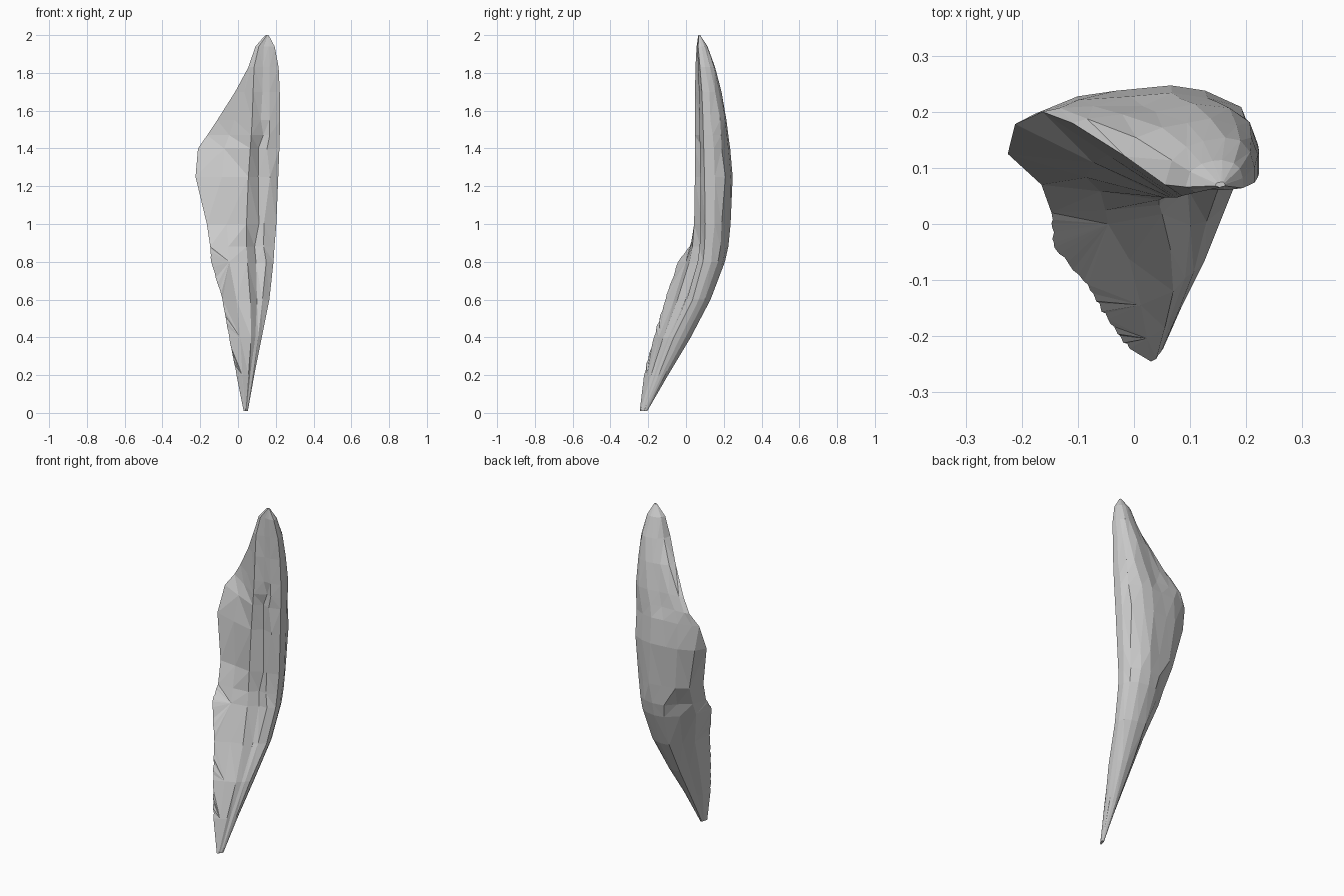
import bpy, bmesh, random
from mathutils import Vector

random.seed(4)

# z, left edge x y, front ridge x y, right edge x y, back-most y
LEVELS = [
    (0.01, 0.030, -.245, 0.040, -.240, 0.052, -.222, -.205),
    (0.20, -.008, -.222, 0.055, -.185, 0.086, -.145, -.095),
    (0.40, -.046, -.170, 0.070, -.120, 0.126, -.065, 0.025),
    (0.60, -.082, -.108, 0.065, -.045, 0.166, 0.035, 0.130),
    (0.80, -.142, -.042, 0.050, 0.018, 0.188, 0.090, 0.206),
    (0.88, -.147, 0.020, 0.045, 0.034, 0.193, 0.098, 0.224),
    (1.00, -.165, 0.070, 0.045, 0.043, 0.203, 0.102, 0.236),
    (1.25, -.225, 0.125, 0.055, 0.047, 0.213, 0.098, 0.247),
    (1.40, -.212, 0.178, 0.065, 0.047, 0.219, 0.094, 0.234),
    (1.47, -.163, 0.200, 0.070, 0.047, 0.221, 0.092, 0.224),
    (1.55, -.110, 0.180, 0.075, 0.047, 0.223, 0.090, 0.214),
    (1.70, -.015, 0.120, 0.080, 0.048, 0.221, 0.084, 0.188),
    (1.83, 0.055, 0.070, 0.085, 0.050, 0.215, 0.074, 0.154),
    (1.94, 0.092, 0.066, 0.110, 0.056, 0.194, 0.064, 0.114),
    (2.00, 0.145, 0.068, 0.153, 0.065, 0.162, 0.068, 0.075),
]
# fraction from left to right edge, share of the full back depth
BACK = [(1.0, .40), (.95, .74), (.82, .94), (.65, 1.0), (.45, .97),
        (.26, .86), (.08, .58)]


def section(z, lx, ly, fx, fy, rx, ry, yb):
    """Cross-section: faceted front with a ridge and groove, rounded back."""
    L, F, R = Vector((lx, ly, z)), Vector((fx, fy, z)), Vector((rx, ry, z))
    w = rx - lx
    jit = lambda k: random.uniform(-k, k) * w
    depth = .06 if .5 < z < 1.5 else .03
    lip = .012 if .5 < z < .85 else 0
    cheek = L.lerp(F, .5) + Vector((0, lip + jit(.01), 0))
    groove = F.lerp(R, .35) + Vector((jit(.03), depth * w, 0))
    rim = F.lerp(R, .65) + Vector((jit(.03), -.01 * w, 0))
    pts = [L, cheek, F, groove, rim, R]
    for t, h in BACK:
        p = L.lerp(R, t)
        if z < .9 and t < .3:       # thinner toward the lower cutting edge
            h *= .8
        p.y += (yb - p.y) * h - (random.uniform(0, .035) * w if h < .98 else 0)
        p.x += jit(.025) if .1 < t < .9 else 0
        pts.append(p)
    return pts


# stone blade: loft of the sections, triangulated into flaked facets
bm = bmesh.new()
rings = [[bm.verts.new(p) for p in section(*lv)] for lv in LEVELS]
n = len(rings[0])
for a, b in zip(rings, rings[1:]):
    for i in range(n):
        j = (i + 1) % n
        bm.faces.new((a[i], a[j], b[j], b[i]))
bm.faces.new(rings[0][::-1])
bm.faces.new(rings[-1])
bmesh.ops.triangulate(bm, faces=bm.faces[:])

# ragged chips along the lower left edge
edges = [e for a, b in zip(rings[1:5], rings[2:6])
         for e in a[0].link_edges if e.other_vert(a[0]) is b[0]]
new = bmesh.ops.subdivide_edges(bm, edges=edges, cuts=6)["geom_inner"]
for v in new:
    if isinstance(v, bmesh.types.BMVert):
        v.co += Vector((random.uniform(-.002, .002), random.uniform(-.005, .003), 0))
bmesh.ops.triangulate(bm, faces=bm.faces[:])
bmesh.ops.recalc_face_normals(bm, faces=bm.faces[:])

mesh = bpy.data.meshes.new("stone_blade")
bm.to_mesh(mesh)
bm.free()
blade = bpy.data.objects.new("stone_blade", mesh)
bpy.context.collection.objects.link(blade)
